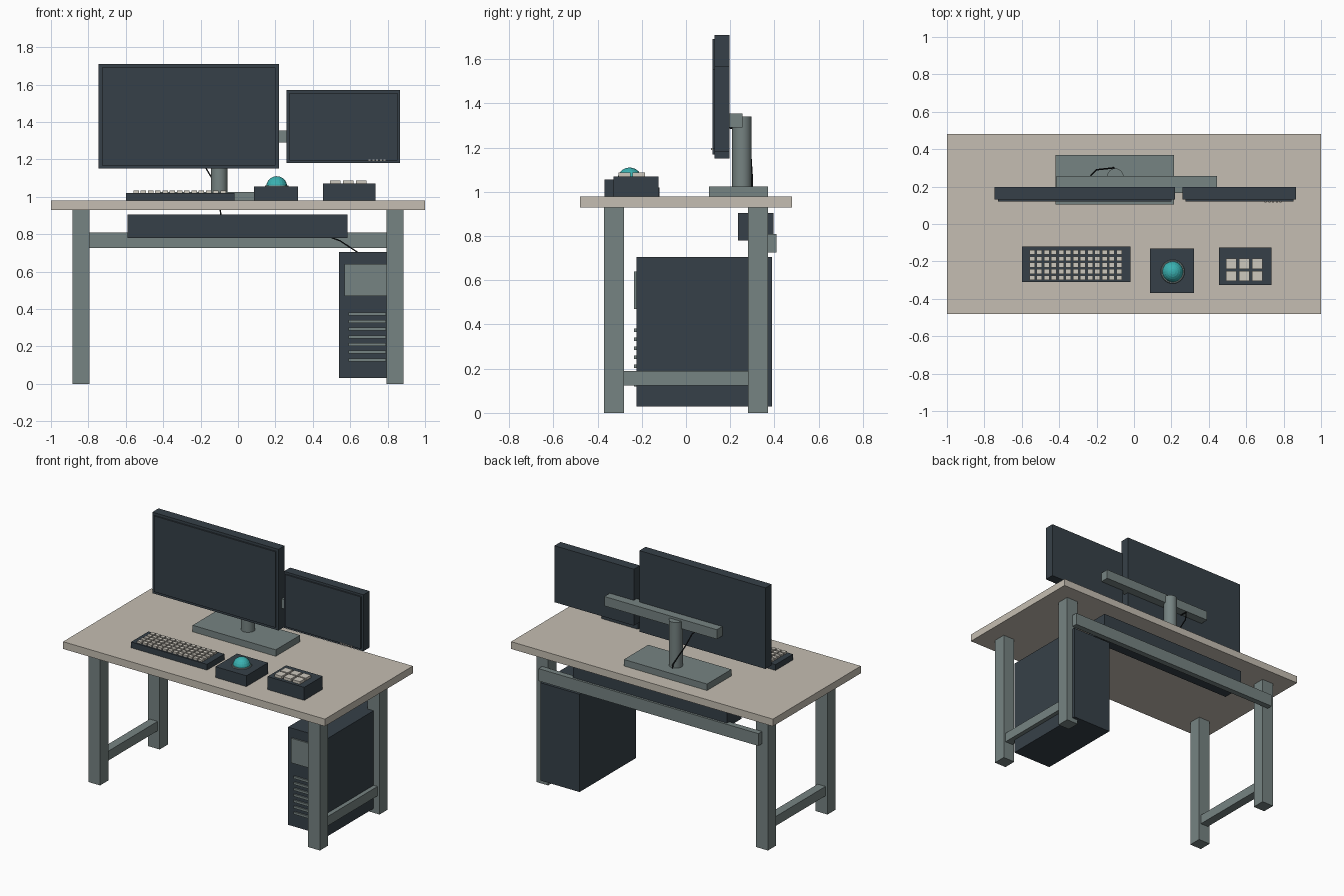
import bpy
from mathutils import Vector

cube = bpy.data.objects.get("Cube")
if cube:
    bpy.data.objects.remove(cube, do_unlink=True)


def material(name, *rgb):
    """Flat material from display values 0-255, stored as linear."""
    lin = [((c / 255 + 0.055) / 1.055) ** 2.4 for c in rgb] + [1.0]
    m = bpy.data.materials.new(name)
    m.use_nodes = True
    m.diffuse_color = lin
    m.node_tree.nodes["Principled BSDF"].inputs["Base Color"].default_value = lin
    return m


SAND = material("sand laminate", 197, 190, 178)
STEEL = material("grey green steel", 118, 131, 130)
DARK = material("dark slate plastic", 54, 64, 72)
KEY = material("pale key", 205, 200, 189)
TEAL = material("teal", 58, 178, 178)
BLACK = material("black cable", 24, 28, 30)


def finish(name, mat):
    ob = bpy.context.object
    ob.name = ob.data.name = name
    ob.data.materials.append(mat)
    return ob


def box(name, mat, x, y, z):
    """Box from its (min, max) range on each axis."""
    ranges = (x, y, z)
    bpy.ops.mesh.primitive_cube_add(size=1, location=[(a + b) / 2 for a, b in ranges])
    ob = finish(name, mat)
    size = [b - a for a, b in ranges]
    for v in ob.data.vertices:
        v.co = Vector(c * s for c, s in zip(v.co, size))
    return ob


def key_grid(name, mat, start, pitch, size, count, z):
    """Rows and columns of small boxes, joined into one object."""
    parts = []
    for i in range(count[0]):
        for j in range(count[1]):
            x, y = start[0] + i * pitch[0], start[1] + j * pitch[1]
            parts.append(box(name, mat, (x, x + size[0]), (y, y + size[1]), z))
    bpy.ops.object.select_all(action="DESELECT")
    for p in parts:
        p.select_set(True)
    bpy.context.view_layer.objects.active = parts[0]
    bpy.ops.object.join()
    parts[0].name = name


def cable(name, points):
    cu = bpy.data.curves.new(name, "CURVE")
    cu.dimensions = "3D"
    cu.bevel_depth = 0.004
    cu.bevel_resolution = 1
    sp = cu.splines.new("POLY")
    sp.points.add(len(points) - 1)
    for p, co in zip(sp.points, points):
        p.co = (*co, 1)
    cu.materials.append(BLACK)
    ob = bpy.data.objects.new(name, cu)
    bpy.context.collection.objects.link(ob)


# Desk: top, legs, side rails, back rail and cable tray
box("desk_top", SAND, (-1, 1), (-0.48, 0.48), (0.93, 0.98))
for side, sx in (("left", 1), ("right", -1)):
    for end, sy in (("back", 1), ("front", -1)):
        box(f"{end}_{side}_leg", STEEL, sorted((sx * 0.795, sx * 0.885)),
            sorted((sy * 0.28, sy * 0.37)), (0, 0.93))
    box(f"{side}_side_rail", STEEL, sorted((sx * 0.81, sx * 0.87)),
        (-0.28, 0.28), (0.125, 0.19))
box("back_rail", STEEL, (-0.84, 0.84), (0.37, 0.41), (0.725, 0.81))
box("cable_tray", DARK, (-0.59, 0.585), (0.235, 0.395), (0.78, 0.905))

# Computer tower with front panel and vent bars
box("tower_case", DARK, (0.54, 0.84), (-0.225, 0.39), (0.03, 0.705))
box("tower_panel", STEEL, (0.57, 0.81), (-0.235, -0.22), (0.47, 0.64))
for i in range(7):
    z = 0.12 + i * 0.041
    box(f"tower_vent_{i + 1}", STEEL, (0.59, 0.79), (-0.235, -0.22), (z, z + 0.016))

# Monitor stand: base, column and cross arm
box("stand_base", STEEL, (-0.42, 0.215), (0.105, 0.37), (0.98, 1.025))
bpy.ops.mesh.primitive_cylinder_add(vertices=24, radius=0.044, depth=0.32,
                                    location=(-0.1, 0.253, 1.18))
finish("stand_column", STEEL)
bpy.ops.object.shade_smooth_by_angle()
box("stand_arm", STEEL, (-0.415, 0.445), (0.165, 0.256), (1.29, 1.355))


# Monitors: housing with a raised screen plate
def monitor(name, x, z, rim):
    box(name + "_housing", DARK, x, (0.13, 0.197), z)
    box(name + "_screen", DARK, (x[0] + rim, x[1] - rim), (0.121, 0.131),
        (z[0] + rim, z[1] - rim))


monitor("main_monitor", (-0.745, 0.218), (1.15, 1.71), 0.018)
monitor("second_monitor", (0.26, 0.867), (1.18, 1.57), 0.015)
for i in range(5):
    x = 0.698 + i * 0.02
    box(f"monitor_button_{i + 1}", KEY, (x, x + 0.011), (0.114, 0.125), (1.19, 1.199))

# Keyboard
box("keyboard_body", DARK, (-0.6, -0.02), (-0.31, -0.12), (0.98, 1.02))
key_grid("keyboard_keys", KEY, (-0.56, -0.3), (0.0388, 0.034), (0.03, 0.025),
         (13, 5), (1.015, 1.034))

# Trackball
box("trackball_body", DARK, (0.085, 0.322), (-0.368, -0.132), (0.98, 1.055))
bpy.ops.mesh.primitive_torus_add(major_segments=24, minor_segments=6, major_radius=0.058,
                                 minor_radius=0.006, location=(0.207, -0.255, 1.055))
finish("trackball_ring", STEEL)
bpy.ops.mesh.primitive_uv_sphere_add(segments=20, ring_count=12, radius=0.056,
                                     location=(0.207, -0.255, 1.054))
finish("trackball_ball", TEAL)

# Macro keypad
box("keypad_body", DARK, (0.455, 0.735), (-0.327, -0.125), (0.98, 1.07))
key_grid("keypad_keys", KEY, (0.492, -0.306), (0.0695, 0.065), (0.056, 0.056),
         (3, 2), (1.06, 1.088))

# Cables
cable("monitor_cable", [(-0.24, 0.19, 1.29), (-0.23, 0.26, 1.28), (-0.2, 0.29, 1.2),
                        (-0.11, 0.3, 1.05), (-0.09, 0.3, 0.89)])
cable("tower_cable", [(0.45, 0.3, 0.8), (0.545, 0.3, 0.765), (0.66, 0.32, 0.69)])
